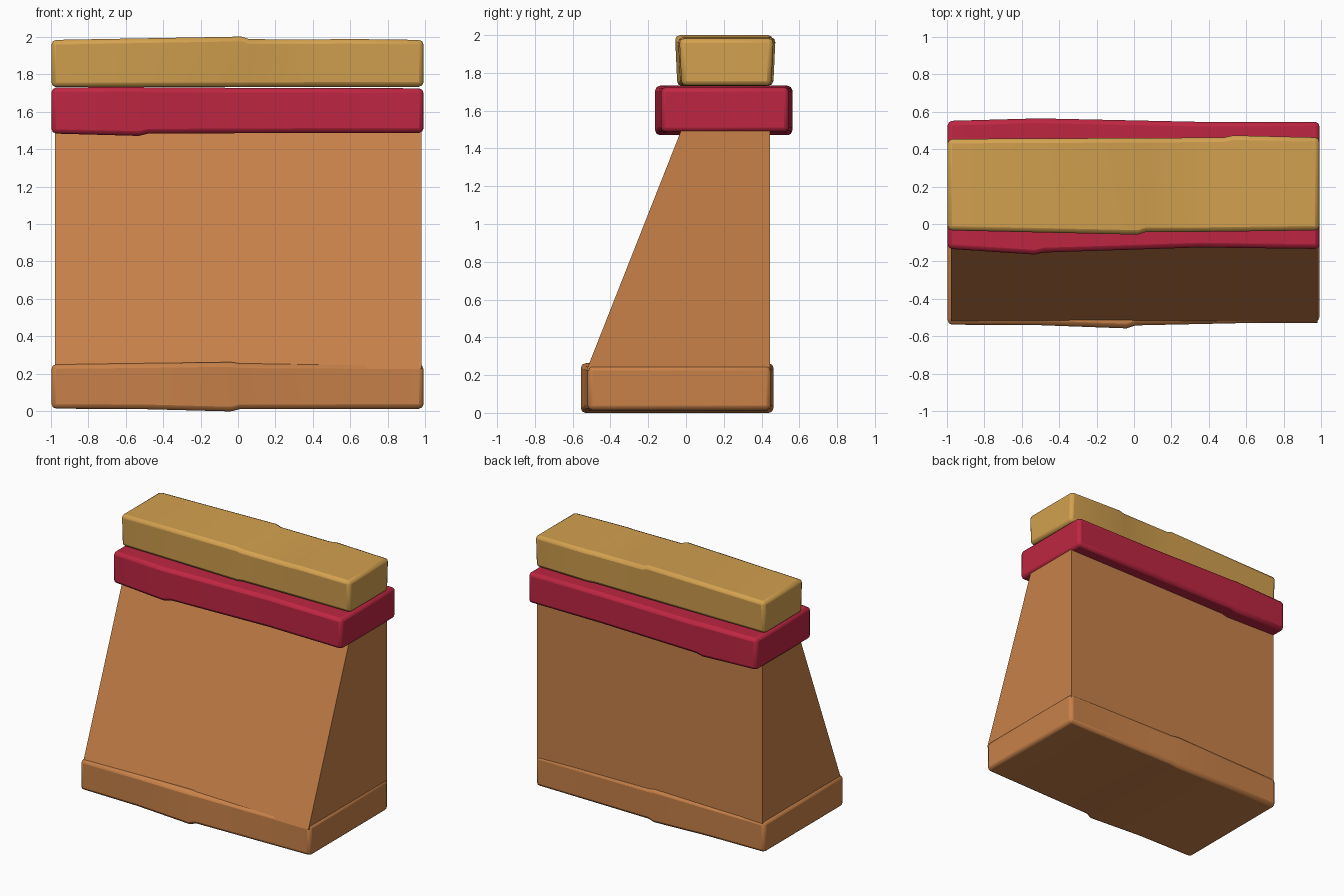
import bpy, bmesh

if "Cube" in bpy.data.objects:
    bpy.data.objects.remove(bpy.data.objects["Cube"])


def lin(c):
    c /= 255
    return c / 12.92 if c <= 0.04045 else ((c + 0.055) / 1.055) ** 2.4


def material(name, r, g, b):
    m = bpy.data.materials.new(name)
    m.diffuse_color = (lin(r), lin(g), lin(b), 1)
    m.use_nodes = True
    m.node_tree.nodes["Principled BSDF"].inputs["Base Color"].default_value = m.diffuse_color
    return m


clay = material("clay orange", 200, 129, 73)
red = material("crimson", 190, 38, 66)
gold = material("golden tan", 211, 161, 79)


def loft(name, stations, mat, bevel=0.0):
    """Join quads (x, four yz corners) along x into a closed block."""
    bm = bmesh.new()
    rings = [[bm.verts.new((x, y, z)) for y, z in ring] for x, ring in stations]
    for a, b in zip(rings, rings[1:]):
        for i in range(4):
            j = (i + 1) % 4
            bm.faces.new((a[i], a[j], b[j], b[i]))
    bm.faces.new(rings[0])
    bm.faces.new(rings[-1])
    bmesh.ops.recalc_face_normals(bm, faces=bm.faces)
    me = bpy.data.meshes.new(name)
    bm.to_mesh(me)
    bm.free()
    me.materials.append(mat)
    ob = bpy.data.objects.new(name, me)
    bpy.context.collection.objects.link(ob)
    if bevel:
        mod = ob.modifiers.new("worn edges", 'BEVEL')
        mod.width = bevel
        mod.segments = 2
        mod.limit_method = 'ANGLE'
        mod.angle_limit = 0.9
        bpy.context.view_layer.objects.active = ob
        ob.select_set(True)
        bpy.ops.object.shade_smooth_by_angle(angle=0.7)
        ob.select_set(False)
    return ob


def slab(name, rows, mat, taper=0.0):
    """Uneven slab from rows of x, front y, back y, bottom z, top z."""
    loft(name, [(x, [(y0 + taper, z0), (y1 - taper, z0), (y1, z1), (y0, z1)])
                for x, y0, y1, z0, z1 in rows], mat, 0.025)


# Foot slab
slab("foot_slab", [
    (-0.995, -0.537, 0.45, 0.015, 0.252),
    (-0.5, -0.540, 0.455, 0.012, 0.257),
    (-0.04, -0.557, 0.463, 0.0, 0.263),
    (0.01, -0.541, 0.458, 0.012, 0.256),
    (0.99, -0.520, 0.45, 0.014, 0.25)], clay)

# Sloping wall
profile = [(-0.527, 0.225), (0.445, 0.225), (0.445, 1.51), (-0.02, 1.51)]
loft("sloping_wall", [(-0.977, profile), (0.98, profile)], clay)

# Red course
slab("red_course", [
    (-0.995, -0.132, 0.55, 1.483, 1.728),
    (-0.53, -0.163, 0.563, 1.470, 1.732),
    (-0.48, -0.152, 0.563, 1.482, 1.728),
    (0.35, -0.125, 0.545, 1.486, 1.726),
    (0.99, -0.133, 0.545, 1.486, 1.724)], red)

# Cap stone
slab("cap_stone", [
    (-0.995, -0.035, 0.455, 1.73, 1.982),
    (0.02, -0.058, 0.460, 1.73, 2.0),
    (0.06, -0.045, 0.460, 1.73, 1.986),
    (0.48, -0.042, 0.463, 1.732, 1.985),
    (0.53, -0.041, 0.474, 1.732, 1.988),
    (0.99, -0.035, 0.463, 1.732, 1.982)], gold, 0.012)
